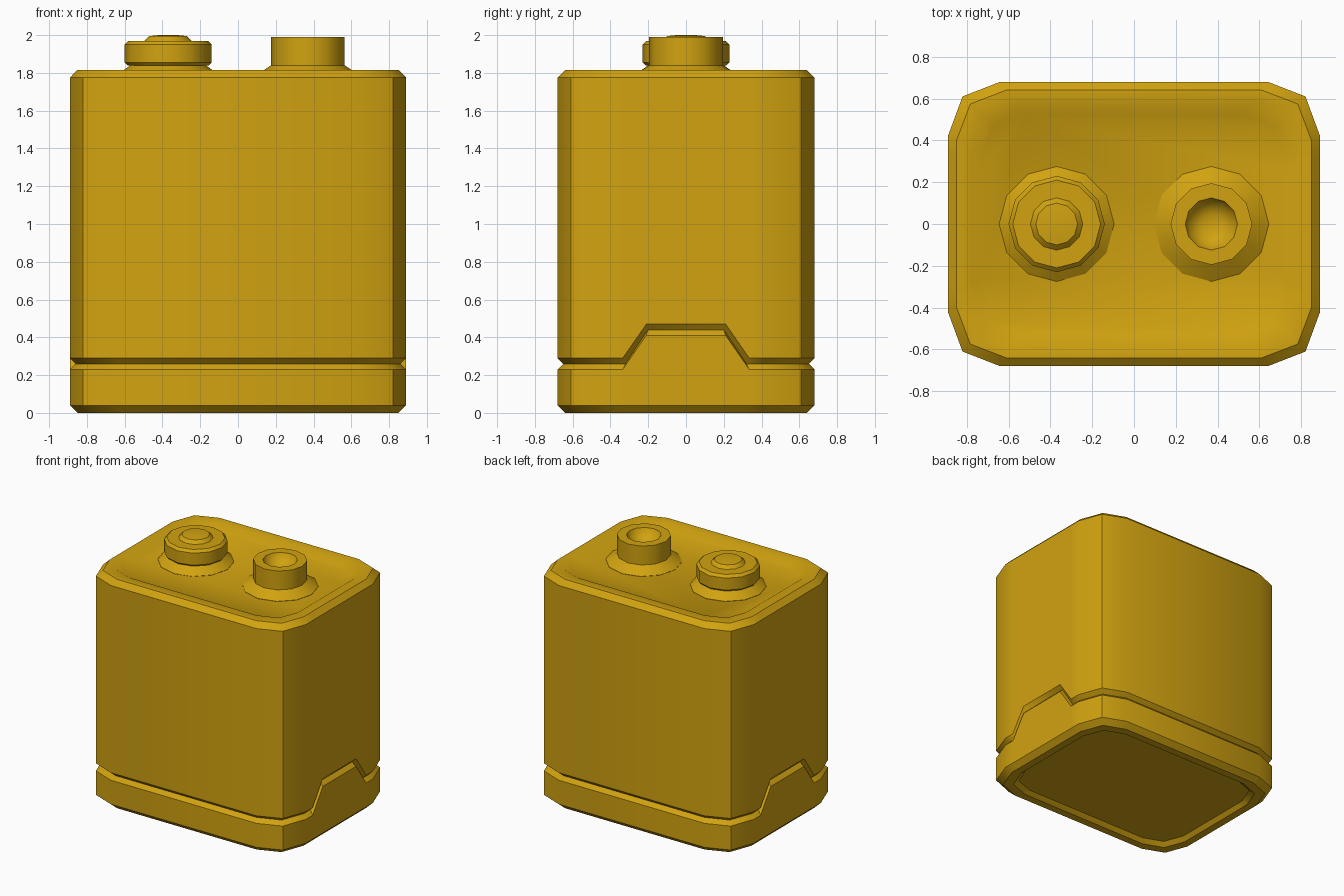
import bpy, bmesh, math

cube = bpy.data.objects.get("Cube")
if cube:
    bpy.data.objects.remove(cube, do_unlink=True)

gold = bpy.data.materials.new("golden_yellow")
gold.use_nodes = True
gold.diffuse_color = (0.64, 0.365, 0.005, 1)
gold.node_tree.nodes["Principled BSDF"].inputs["Base Color"].default_value = gold.diffuse_color


def loft(name, rings, smooth=40):
    """Skin a stack of closed rings and cap both ends."""
    bm = bmesh.new()
    loops = [[bm.verts.new(p) for p in ring] for ring in rings]
    n = len(loops[0])
    for low, high in zip(loops, loops[1:]):
        for i in range(n):
            j = (i + 1) % n
            bm.faces.new((low[i], low[j], high[j], high[i]))
    bm.faces.new(loops[0][::-1])
    bm.faces.new(loops[-1])
    bmesh.ops.recalc_face_normals(bm, faces=bm.faces)
    mesh = bpy.data.meshes.new(name)
    bm.to_mesh(mesh)
    bm.free()
    mesh.materials.append(gold)
    obj = bpy.data.objects.new(name, mesh)
    bpy.context.collection.objects.link(obj)
    bpy.ops.object.select_all(action="DESELECT")
    obj.select_set(True)
    bpy.context.view_layer.objects.active = obj
    bpy.ops.object.shade_smooth_by_angle(angle=math.radians(smooth))
    return obj


# Rounded-box outline; the third value is the seam height at that point
HX, HY, SEAM, TAB = 0.89, 0.68, 0.26, 0.44
quarter = [(HX, 0.21, TAB), (HX, 0.335, SEAM), (HX, 0.42, SEAM),
           (0.82, 0.61, SEAM), (0.64, HY, SEAM)]
half = quarter + [(-x, y, s) for x, y, s in reversed(quarter)]
outline = half + [(-x, -y, s) for x, y, s in half]


def ring(inset, z, follow_seam=False):
    kx, ky = 1 - inset / HX, 1 - inset / HY
    return [(x * kx, y * ky, z + (s if follow_seam else 0)) for x, y, s in outline]


# Casing: recessed underside, base band, V-groove seam, body, rim, recessed top
loft("casing", [
    ring(0.13, 0.03), ring(0.10, 0.0), ring(0.04, 0.0), ring(0, 0.04),
    ring(0, -0.03, True), ring(0.03, 0, True), ring(0, 0.03, True),
    ring(0, 1.775), ring(0.04, 1.815), ring(0.115, 1.815), ring(0.16, 1.785),
])


def lathe(name, cx, profile, sides=12):
    angles = [math.tau * i / sides for i in range(sides)]
    return loft(name, [[(cx + r * math.cos(a), r * math.sin(a), z) for a in angles]
                       for r, z in profile])


# Button terminal: flared foot, chamfered collar, domed cap
lathe("button_terminal", -0.37, [
    (0.275, 1.78), (0.275, 1.787), (0.20, 1.84), (0.215, 1.84), (0.23, 1.855),
    (0.23, 1.95), (0.21, 1.97), (0.125, 1.97), (0.10, 1.995), (0.05, 2.0)])

# Socket terminal: flared foot, tube, hollow bowl
lathe("socket_terminal", 0.37, [
    (0.275, 1.78), (0.275, 1.787), (0.195, 1.84), (0.195, 1.99),
    (0.125, 1.99), (0.105, 1.945), (0.05, 1.915)])
